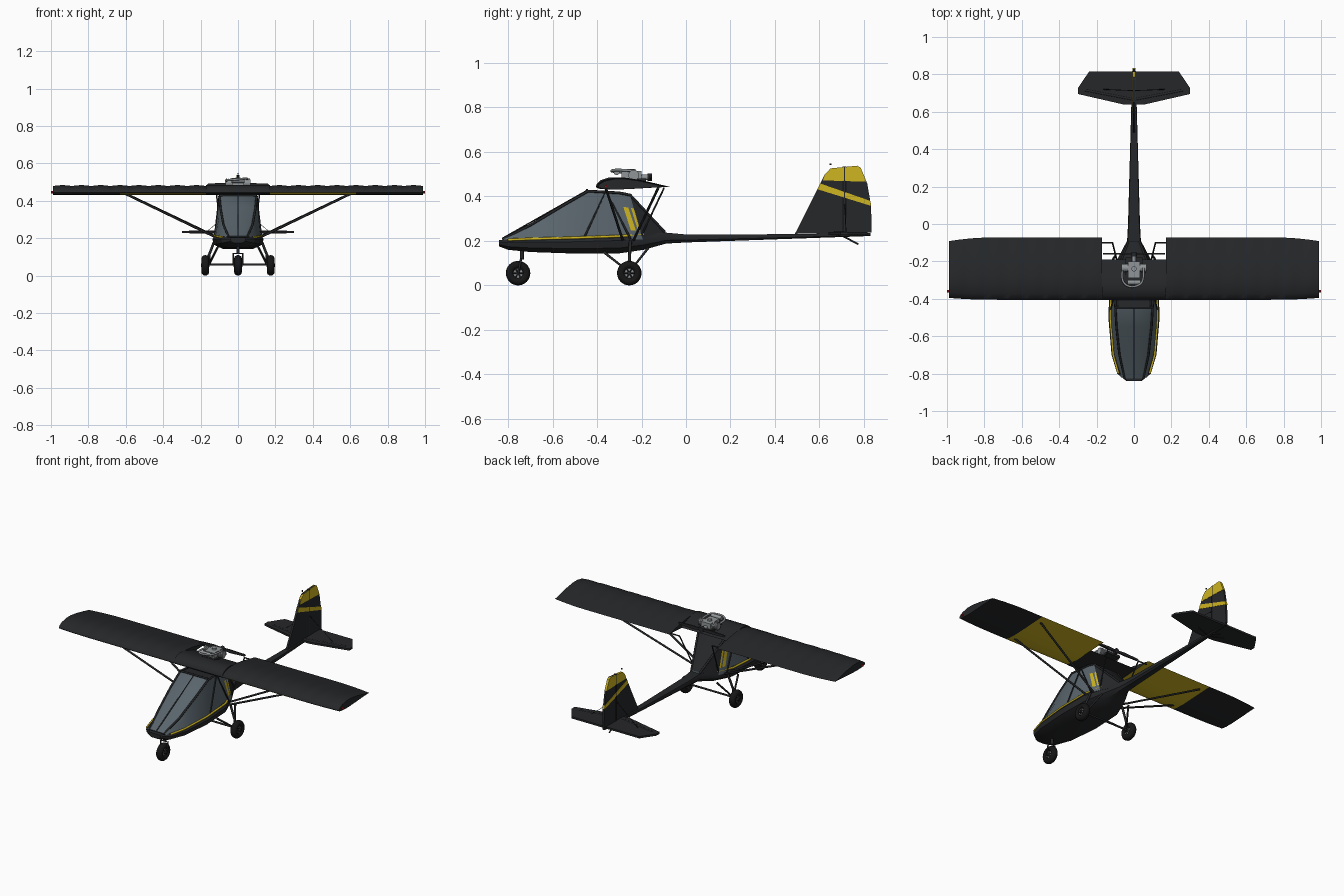
import bpy, math
from mathutils import Vector

if "Cube" in bpy.data.objects:
    bpy.data.objects.remove(bpy.data.objects["Cube"])


def material(name, rgb):
    m = bpy.data.materials.new(name)
    m.diffuse_color = (*rgb, 1)
    m.use_nodes = True
    m.node_tree.nodes["Principled BSDF"].inputs["Base Color"].default_value = m.diffuse_color
    return m


BLACK = material("black_fabric", (0.019, 0.02, 0.022))
TYRE = material("rubber", (0.008, 0.008, 0.008))
YELLOW = material("yellow", (0.62, 0.46, 0.015))
GLASS = material("tinted_glass", (0.10, 0.13, 0.15))
METAL = material("metal", (0.28, 0.30, 0.31))
RED = material("red_light", (0.5, 0.01, 0.01))


def finish(ob, *mats):
    for m in mats:
        ob.data.materials.append(m)
    bpy.ops.object.select_all(action='DESELECT')
    ob.select_set(True)
    bpy.context.view_layer.objects.active = ob
    if ob.type == 'MESH':
        bpy.ops.object.shade_smooth_by_angle(angle=math.radians(32))
    return ob


def mesh(name, verts, faces, *mats, index=None):
    me = bpy.data.meshes.new(name)
    me.from_pydata(verts, [], faces)
    ob = bpy.data.objects.new(name, me)
    bpy.context.collection.objects.link(ob)
    if index:
        for p, i in zip(me.polygons, index):
            p.material_index = i
    return finish(ob, *mats)


def loft(name, rings, *mats, pick=None):
    """Skin closed rings; pick(ring, side) chooses the material slot."""
    n = len(rings[0])
    faces, idx = [], []
    for r in range(len(rings) - 1):
        for i in range(n):
            j = (i + 1) % n
            faces.append((r * n + i, r * n + j, (r + 1) * n + j, (r + 1) * n + i))
            idx.append(pick(r, i) if pick else 0)
    last = (len(rings) - 1) * n
    faces += [tuple(range(n))[::-1], tuple(range(last, last + n))]
    return mesh(name, [v for r in rings for v in r], faces, *mats, index=idx + [0, 0])


def prism(name, pts, offset, mat):
    o = Vector(offset)
    return loft(name, [[Vector(p) - o for p in pts], [Vector(p) + o for p in pts]], mat)


def tube(name, pts, r, mat, spline='POLY'):
    cu = bpy.data.curves.new(name, 'CURVE')
    cu.dimensions = '3D'
    cu.bevel_depth, cu.bevel_resolution, cu.use_fill_caps = r, 2, True
    s = cu.splines.new(spline)
    s.points.add(len(pts) - 1)
    for q, p in zip(s.points, pts):
        q.co = (*p, 1)
    if spline == 'NURBS':
        s.use_endpoint_u, s.order_u = True, 3
    ob = bpy.data.objects.new(name, cu)
    bpy.context.collection.objects.link(ob)
    return finish(ob, mat)


def cylinder(name, loc, r, depth, axis, mat, n=24):
    rot = {'x': (0, math.pi / 2, 0), 'y': (math.pi / 2, 0, 0), 'z': (0, 0, 0)}[axis]
    bpy.ops.mesh.primitive_cylinder_add(vertices=n, radius=r, depth=depth, location=loc, rotation=rot)
    ob = bpy.context.object
    ob.name = name
    return finish(ob, mat)


def box(name, loc, size, mat):
    bpy.ops.mesh.primitive_cube_add(size=1, location=loc)
    ob = bpy.context.object
    ob.name, ob.scale = name, size
    return finish(ob, mat)


# Hull and tail boom: y, half width, bottom, top
hull = [(-.84, .04, .175, .203), (-.80, .09, .16, .208), (-.70, .12, .15, .212), (-.50, .137, .143, .217),
        (-.30, .13, .144, .224), (-.19, .09, .16, .232), (-.09, .037, .188, .237), (0, .032, .193, .229),
        (.4, .021, .207, .23), (.83, .009, .222, .235)]
rings = []
for y, w, b, t in hull:
    half = [(.6 * w, b), (.94 * w, b + .3 * (t - b)), (w, b + .72 * (t - b)), (.88 * w, t)]
    rings.append([(x, y, z) for x, z in half] + [(-x, y, z) for x, z in half[::-1]])
loft("hull_and_boom", rings, BLACK)

# Canopy: sill y, sill half width, roof y, roof half width, roof z
canopy = [(-.82, .07, -.825, .05, .213), (-.70, .108, -.70, .078, .277), (-.55, .122, -.55, .094, .367),
          (-.47, .125, -.44, .10, .43), (-.235, .108, -.30, .096, .422), (-.212, .10, -.278, .093, .418),
          (-.204, .097, -.264, .092, .415), (-.194, .093, -.25, .09, .412), (-.09, .034, -.095, .03, .245)]
rings = []
for yb, wb, yt, wt, zt in canopy:
    zs = zt - .012 if zt > .25 else zt - .003
    half = [(wb + (wt - wb) * f, yb + (yt - yb) * f, .206 + (zs - .206) * f) for f in (0, .2, .72, 1)]
    half.append((wt * .82, yt, zt))
    rings.append(half + [(-x, y, z) for x, y, z in half[::-1]])


def canopy_slot(r, i):
    if r >= 3 and i in (3, 4, 5) or r == 7:
        return 1
    return 2 if r in (4, 6) and i in (1, 7) else 0


loft("canopy", rings, GLASS, BLACK, YELLOW, pick=canopy_slot)
roof_edge = [[(s * wt, yt, zt - .006) for _, _, yt, wt, zt in canopy] for s in (1, -1)]

# Wing: airfoil as chord fraction and height, scalloped between the ribs
foil = [(0, .444), (.02, .457), (.1, .473), (.25, .484), (.4, .484), (.6, .474), (.8, .459), (1, .443),
        (.8, .44), (.55, .435), (.3, .431), (.1, .433), (.02, .438)]


def wing_ring(x, te, f=1.0):
    tip = max(0, (abs(x) - .75) / .24) ** 2
    le, te = -.405 + .01 * tip, te - .02 * tip
    return [(x, le + (te - le) * t, .444 + (z - .444) * (f if z > .444 else 1)) for t, z in foil]


bays, sub = 8, 4
outer = [.17 + .82 * i / (bays * sub) for i in range(bays * sub + 1)]
side = [wing_ring(x, -.072, .87 + .13 * abs(math.sin(math.pi * i / sub))) for i, x in enumerate(outer)]
for s, label in ((1, "left"), (-1, "right")):
    rs = [[(s * x, y, z) for x, y, z in r] for r in side]
    if s < 0:
        rs = [r[::-1] for r in rs]
    under = range(7, 13) if s > 0 else range(0, 5)
    loft(label + "_wing", rs, BLACK, YELLOW, pick=lambda r, i: int(i in under and outer[r] < .63))
loft("wing_centre", [wing_ring(-.172, -.19), wing_ring(.172, -.19)], BLACK)

# Fin and rudder with yellow tip and stripe
fin = [(.49, .232), (.625, .50), (.65, .526), (.77, .538), (.785, .53), (.815, .457), (.832, .36), (.835, .237)]
prism("fin", [(0, y, z) for y, z in fin], (.006, 0, 0), BLACK)
prism("fin_tip", [(0, .616, .472), *[(0, y, z) for y, z in fin[1:5]], (0, .812, .466)], (.0075, 0, 0), YELLOW)
prism("fin_stripe", [(0, .592, .432), (0, .604, .458), (0, .829, .38), (0, .833, .357)], (.0075, 0, 0), YELLOW)
tube("rudder_hinge", [(0, .713, .235), (0, .713, .535)], .0085, BLACK)
cylinder("fin_beacon", (0, .65, .545), .004, .008, 'z', BLACK, 8)

# Tailplane and elevator
edge = [(.06, .64), (.30, .695), (.30, .727), (.24, .815)]
prism("tailplane", [(x, y, .233) for x, y in edge] + [(-x, y, .233) for x, y in edge[::-1]], (0, 0, .006), BLACK)
tube("elevator_hinge", [(-.26, .715, .234), (0, .665, .234), (.26, .715, .234)], .0075, BLACK)
tube("tail_skid", [(0, .67, .24), (0, .775, .185)], .004, BLACK)


def wheel(name, x, y):
    bpy.ops.mesh.primitive_torus_add(location=(x, y, .055), rotation=(0, math.pi / 2, 0), major_radius=.037,
                                     minor_radius=.018, major_segments=32, minor_segments=12)
    bpy.context.object.name = name + "_tyre"
    bpy.context.object.scale.z = 1.15
    finish(bpy.context.object, TYRE)
    cylinder(name + "_rim", (x, y, .055), .028, .02, 'x', METAL)
    cylinder(name + "_hub", (x, y, .055), .009, .046, 'x', BLACK, 12)
    for k in range(3):
        a = k * math.pi / 3
        dy, dz = .026 * math.cos(a), .026 * math.sin(a)
        for o in (-.011, .011):
            tube(name + "_spoke", [(x + o, y - dy, .055 - dz), (x + o, y + dy, .055 + dz)], .003, BLACK)


# Nose gear
wheel("nose_wheel", 0, -.755)
cylinder("nose_leg", (0, -.738, .14), .009, .045, 'z', BLACK, 12)
tube("nose_fork", [(-.025, -.755, .055), (-.025, -.742, .118), (.025, -.742, .118), (.025, -.755, .055)], .005, BLACK)
tube("main_axle", [(-.175, -.255, .06), (.175, -.255, .06)], .006, BLACK)

for s, label in ((1, "left_"), (-1, "right_")):
    # Main gear
    wheel(label + "main_wheel", s * .175, -.255)
    hub = (s * .155, -.255, .06)
    tube(label + "gear_legs", [(s * .11, -.37, .15), hub, (s * .1, -.17, .168)], .006, BLACK)
    tube(label + "shock_strut", [hub, (s * .155, -.255, .11), (s * .12, -.25, .2)], .007, BLACK)
    # Wing, cabane and tail struts
    tube(label + "front_lift_strut", [(s * .6, -.36, .436), (s * .12, -.285, .205)], .006, BLACK)
    tube(label + "rear_lift_strut", [(s * .6, -.125, .438), (s * .11, -.235, .205)], .006, BLACK)
    tube(label + "rear_cabane", [(s * .115, -.1, .435), (s * .09, -.2, .225)], .004, BLACK)
    tube(label + "wing_root_rod", [(s * .18, -.1, .437), (s * .115, -.1, .437)], .004, BLACK)
    tube(label + "tail_wires", [(0, .713, .37), (s * .17, .72, .234), (0, .67, .195 + .025)], .002, BLACK)
    # Canopy frame, door post and yellow sill
    tube(label + "canopy_frame", roof_edge[0 if s > 0 else 1], .006, BLACK)
    tube(label + "door_post", [(s * .124, -.46, .21), (s * .1, -.36, .425), (s * .115, -.25, .21)], .005, BLACK)
    tube(label + "sill_stripe", [(s * w * .93, y, t - .003) for y, w, b, t in hull[1:6]], .006, YELLOW)
    # Engine cylinder and wing tip light
    cylinder(label + "engine_cylinder", (s * .05, -.235, .495), .02, .035, 'x', METAL, 16)
    for k in range(3):
        cylinder(label + "cooling_fin", (s * (.042 + .01 * k), -.235, .495), .024, .004, 'x', METAL, 16)
    cylinder(label + "tip_light", (s * .993, -.36, .446), .006, .014, 'x', RED, 8)
tube("canopy_crossbar", [(-.1, -.445, .428), (.1, -.445, .428)], .006, BLACK)
tube("windscreen_post", [(0, -.825, .212), (0, -.44, .43)], .003, BLACK)

# Engine, exhaust and propeller
box("engine_block", (0, -.245, .492), (.066, .09, .045), METAL)
box("engine_mount", (0, -.24, .474), (.09, .12, .014), BLACK)
cylinder("muffler", (0, -.312, .509), .013, .07, 'x', METAL, 16)
tube("exhaust_pipe", [(.05, -.235, .515), (.055, -.30, .52), (.02, -.335, .517), (-.04, -.335, .512),
                      (-.07, -.29, .51), (-.06, -.24, .505)], .006, METAL, 'NURBS')
cylinder("air_filter", (0, -.24, .517), .014, .014, 'z', METAL, 16)
cylinder("propeller_shaft", (0, -.19, .486), .012, .05, 'y', METAL, 12)
cylinder("propeller_hub", (0, -.163, .486), .016, .022, 'y', BLACK, 16)
blade = [(.012, -.007), (.06, -.011), (.16, -.006), (.165, 0), (.16, .006), (.06, .009), (.012, .007)]
prism("propeller", [(x, -.16, .486 + z) for x, z in blade] + [(-x, -.16, .486 - z) for x, z in blade],
      (0, .004, 0), BLACK)
